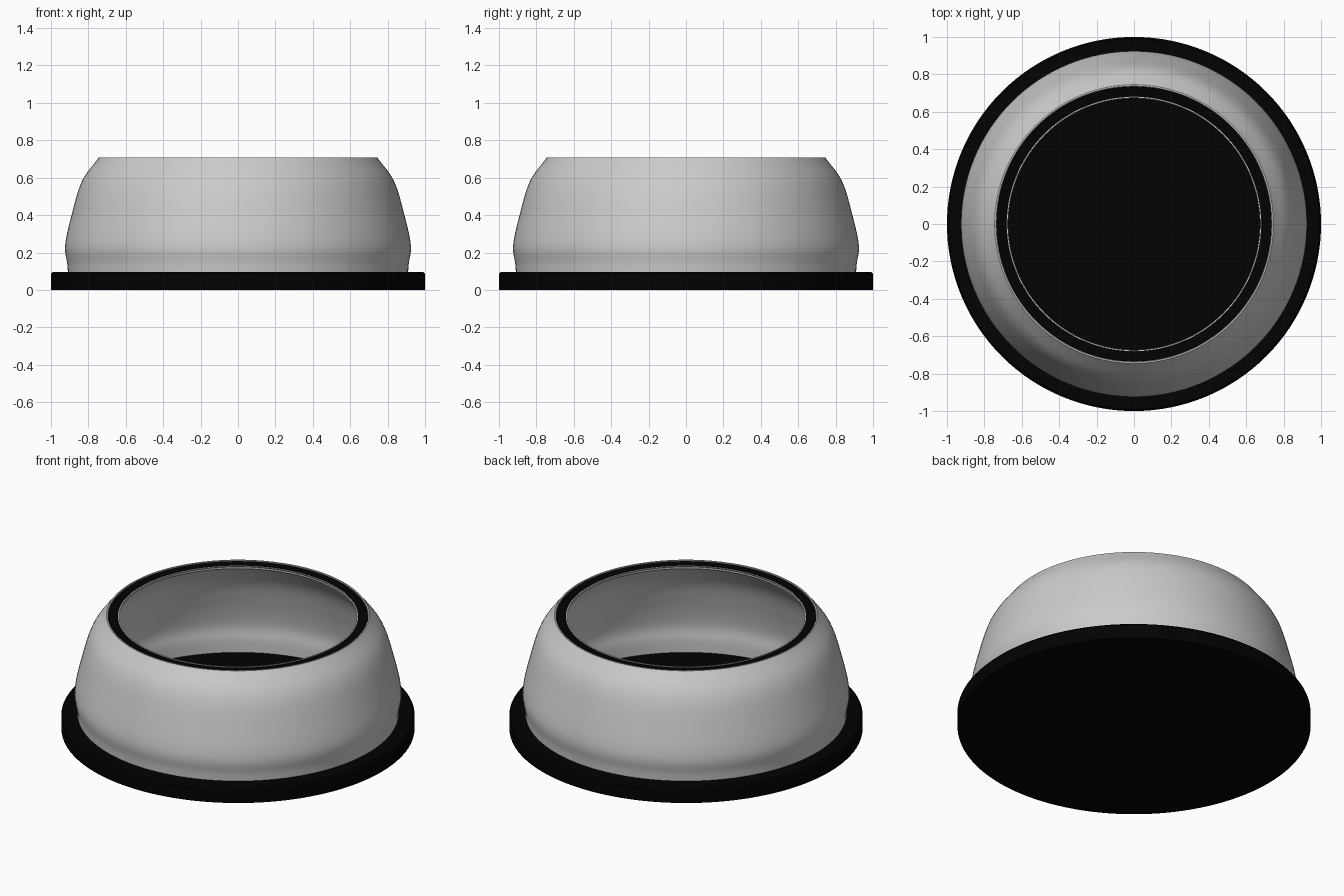
import bpy, bmesh, math
from mathutils import Vector

if "Cube" in bpy.data.objects:
    bpy.data.objects.remove(bpy.data.objects["Cube"])

SEGMENTS = 128


def smooth_path(points, steps=6):
    """Catmull-Rom curve through (radius, height) points."""
    p = [Vector(q) for q in points]
    p = [2 * p[0] - p[1]] + p + [2 * p[-1] - p[-2]]
    out = []
    for i in range(1, len(p) - 2):
        a, b, c, d = p[i - 1:i + 3]
        for k in range(steps):
            t = k / steps
            out.append(0.5 * (2 * b + (c - a) * t + (2 * a - 5 * b + 4 * c - d) * t ** 2
                              + (3 * b - a - 3 * c + d) * t ** 3))
    return [tuple(v) for v in out] + [tuple(p[-2])]


def lathe(name, profile, closed=True, material=None):
    """Revolve a (radius, height) profile around z."""
    bm = bmesh.new()
    verts = [bm.verts.new((r, 0, z)) for r, z in profile]
    pairs = list(zip(verts, verts[1:])) + ([(verts[-1], verts[0])] if closed else [])
    edges = [bm.edges.new(e) for e in pairs]
    bmesh.ops.spin(bm, geom=verts + edges, cent=(0, 0, 0), axis=(0, 0, 1),
                   angle=math.tau, steps=SEGMENTS, use_duplicate=False)
    bmesh.ops.remove_doubles(bm, verts=bm.verts, dist=1e-5)
    bmesh.ops.recalc_face_normals(bm, faces=bm.faces)
    mesh = bpy.data.meshes.new(name)
    bm.to_mesh(mesh)
    bm.free()
    obj = bpy.data.objects.new(name, mesh)
    bpy.context.collection.objects.link(obj)
    if material:
        mesh.materials.append(material)
    bpy.ops.object.select_all(action='DESELECT')
    obj.select_set(True)
    bpy.context.view_layer.objects.active = obj
    bpy.ops.object.shade_smooth_by_angle(angle=math.radians(35))
    return obj


rubber = bpy.data.materials.new("black_rubber")
rubber.diffuse_color = (0.0005, 0.0005, 0.0005, 1)
rubber.use_nodes = True
rubber.node_tree.nodes["Principled BSDF"].inputs["Base Color"].default_value = rubber.diffuse_color

# Base disc with a shallow recessed floor inside the bowl
lathe("base", [(0, 0), (1, 0), (1, 0.085), (0.99, 0.095), (0.885, 0.095),
               (0.885, 0.065), (0, 0.065)],
      closed=False, material=rubber)

# Bulging hollow wall with a shallow groove between two thin lips
outer = smooth_path([(0.909, 0.09), (0.913, 0.14), (0.924, 0.24), (0.89, 0.4),
                     (0.835, 0.58), (0.745, 0.707)])
groove = [(0.737, 0.707), (0.735, 0.685), (0.681, 0.68), (0.68, 0.7)]
inner = smooth_path([(0.673, 0.7), (0.79, 0.56), (0.85, 0.4),
                     (0.886, 0.24), (0.88, 0.14), (0.88, 0.065)])
lathe("wall", outer + groove + inner)

# Black rim strip set into the groove
lathe("rim", [(0.681, 0.68), (0.735, 0.685), (0.735, 0.702), (0.681, 0.697)],
      material=rubber)
